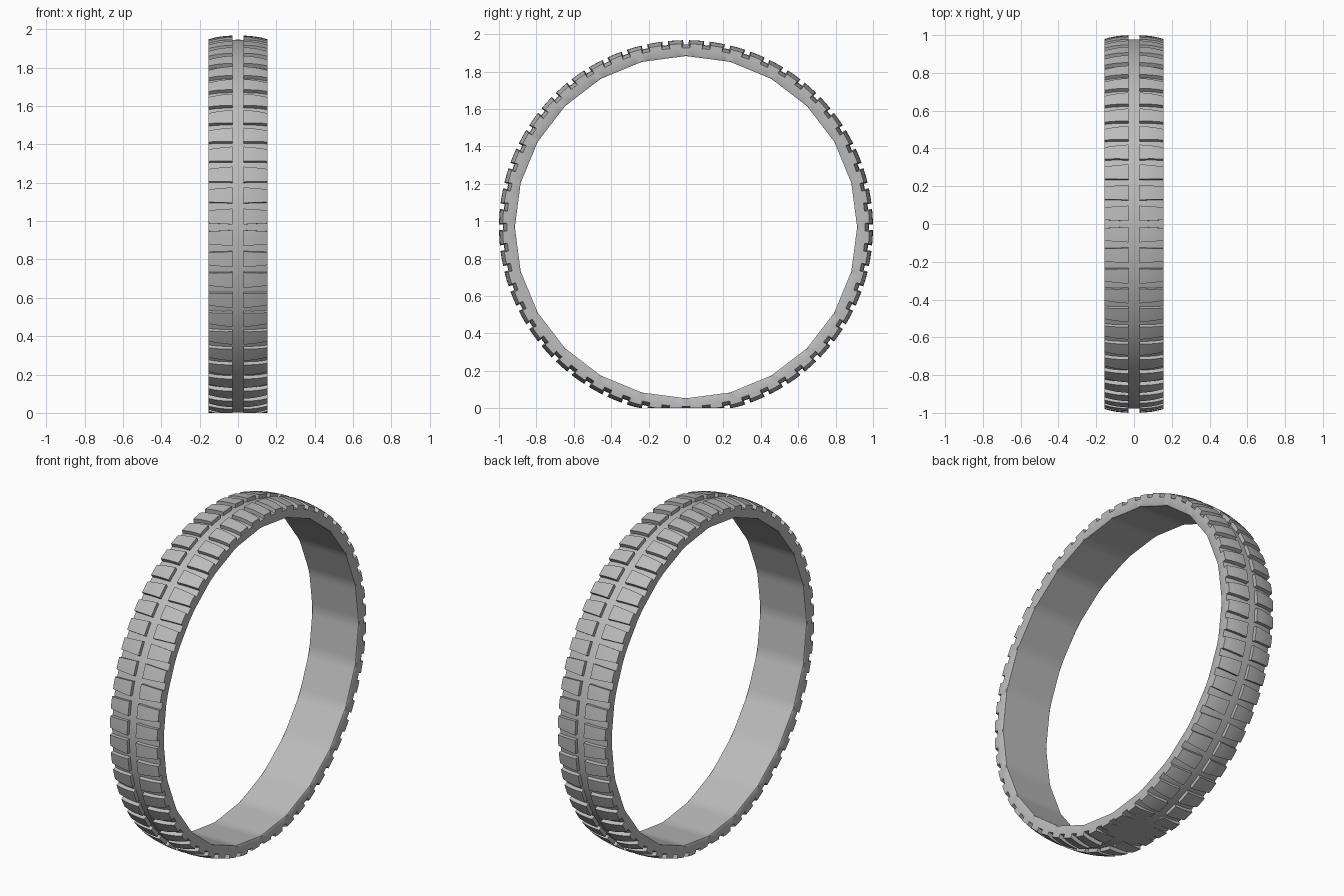
import bpy, bmesh
from math import sin, cos, pi, radians

cube = bpy.data.objects.get("Cube")
if cube:
    bpy.data.objects.remove(cube, do_unlink=True)

HUB_Z = 0.968        # wheel centre height
HALF = 0.155         # half width
GROOVE_X = 0.028     # half width of the centre groove
DEPTH = 0.022        # tread depth
BLOCKS = 56          # tread blocks per side
SEGS = 168           # carcass segments
INNER_SIDES = 24     # faceted inner wall

rubber = bpy.data.materials.new("rubber grey")
rubber.use_nodes = True
grey = (0.5, 0.5, 0.5, 1)
rubber.diffuse_color = grey
bsdf = rubber.node_tree.nodes["Principled BSDF"]
bsdf.inputs["Base Color"].default_value = grey
bsdf.inputs["Roughness"].default_value = 0.8


def crown(x):
    """Tread radius across the width."""
    return 1.0 - 0.02 * abs(x / HALF) ** 2.5


def place(bm, x, r, a, floor=0.0):
    """Vertex on the wheel, flattened where it meets the ground."""
    return bm.verts.new((x, -r * cos(a), max(floor, HUB_Z + r * sin(a))))


def finish(name, bm):
    bmesh.ops.recalc_face_normals(bm, faces=bm.faces)
    mesh = bpy.data.meshes.new(name)
    bm.to_mesh(mesh)
    bm.free()
    mesh.materials.append(rubber)
    ob = bpy.data.objects.new(name, mesh)
    bpy.context.collection.objects.link(ob)
    bpy.ops.object.select_all(action='DESELECT')
    ob.select_set(True)
    bpy.context.view_layer.objects.active = ob
    bpy.ops.object.shade_smooth_by_angle(angle=radians(30))
    return ob


# Carcass: crowned groove floor, flat sidewalls, faceted inner wall
bm = bmesh.new()
outer_xs = [HALF * k / 4 for k in range(-4, 5)]
step = 2 * pi / INNER_SIDES
rings = []
for i in range(SEGS):
    a = 2 * pi * i / SEGS
    facet = 0.915 * cos(step / 2) / cos(a % step - step / 2)
    section = [(x, crown(x) - DEPTH) for x in outer_xs]
    section += [(HALF, 0.917), (HALF - 0.004, facet),
                (-HALF + 0.004, facet), (-HALF, 0.917)]
    rings.append([place(bm, x, r, a, 0.001) for x, r in section])
for i, ring in enumerate(rings):
    nxt = rings[(i + 1) % SEGS]
    for j in range(len(ring)):
        k = (j + 1) % len(ring)
        bm.faces.new((ring[j], ring[k], nxt[k], nxt[j]))
finish("tyre_carcass", bm)


# Tread blocks: cross grooves widen towards the shoulder
def tread_block(bm, side, centre, cols=5, rows=3):
    top, base = [], []
    for c in range(cols):
        t = c / (cols - 1)
        x = GROOVE_X + (HALF - GROOVE_X) * t
        half_angle = pi / BLOCKS - radians(0.85 + 0.4 * t)
        angles = [centre + half_angle * (2 * k / (rows - 1) - 1) for k in range(rows)]
        top.append([place(bm, side * x, crown(x), a) for a in angles])
        base.append([place(bm, side * x, crown(x) - DEPTH - 0.004, a) for a in angles])
    for c in range(cols - 1):
        for k in range(rows - 1):
            bm.faces.new((top[c][k], top[c + 1][k], top[c + 1][k + 1], top[c][k + 1]))

    def rim(grid):
        return ([col[0] for col in grid] + grid[-1][1:]
                + [col[-1] for col in reversed(grid[:-1])] + grid[0][-2:0:-1])

    upper, lower = rim(top), rim(base)
    for n in range(len(upper)):
        m = (n + 1) % len(upper)
        bm.faces.new((upper[n], upper[m], lower[m], lower[n]))
    # centre-row base verts are unused inside the block
    bmesh.ops.delete(bm, geom=[v for col in base for v in col if not v.link_faces],
                     context='VERTS')


for name, side in (("left_tread", 1), ("right_tread", -1)):
    bm = bmesh.new()
    for i in range(BLOCKS):
        tread_block(bm, side, 2 * pi * (i + 0.5) / BLOCKS)
    # flip any block whose top ended up facing the hub
    ob = finish(name, bm)
    mesh = ob.data
    bm = bmesh.new()
    bm.from_mesh(mesh)
    for f in bm.faces:
        c = f.calc_center_median()
        c.z -= HUB_Z
        wall = c.copy()
        wall.x = 0
        if f.normal.dot(wall.normalized()) < -0.5:
            f.normal_flip()
    bm.to_mesh(mesh)
    bm.free()
